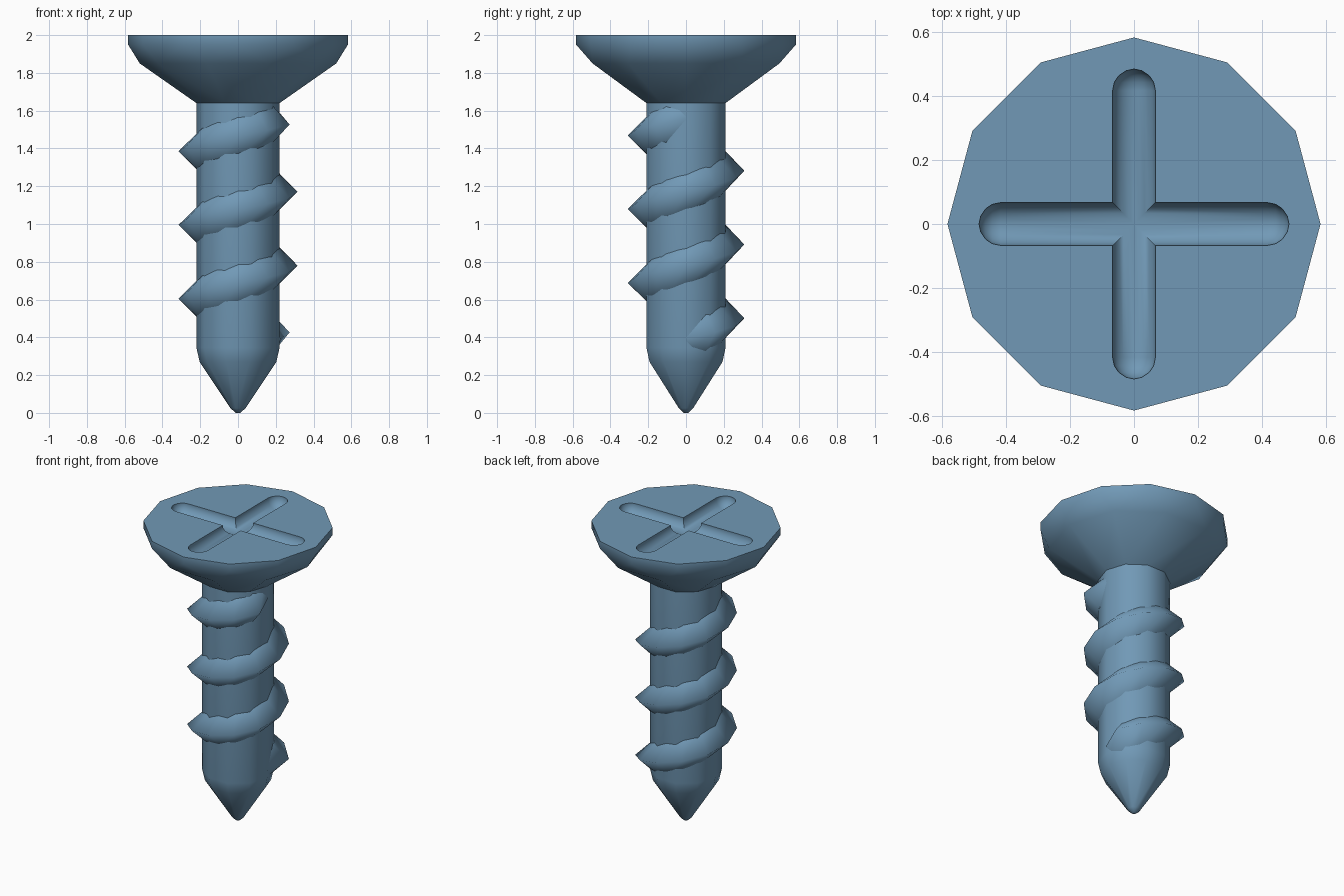
import bpy, bmesh, math

if "Cube" in bpy.data.objects:
    bpy.data.objects.remove(bpy.data.objects["Cube"])

steel = bpy.data.materials.new("steel blue")
steel.diffuse_color = (0.165, 0.318, 0.468, 1)
steel.use_nodes = True
steel.node_tree.nodes["Principled BSDF"].inputs["Base Color"].default_value = steel.diffuse_color


def make(name, bm):
    bmesh.ops.recalc_face_normals(bm, faces=bm.faces)
    me = bpy.data.meshes.new(name)
    bm.to_mesh(me)
    bm.free()
    me.materials.append(steel)
    ob = bpy.data.objects.new(name, me)
    bpy.context.collection.objects.link(ob)
    return ob


def smooth(ob, angle):
    bpy.ops.object.select_all(action='DESELECT')
    ob.select_set(True)
    bpy.context.view_layer.objects.active = ob
    bpy.ops.object.shade_smooth_by_angle(angle=math.radians(angle))


def ring(bm, r, z, n):
    return [bm.verts.new((r * math.cos(2 * math.pi * i / n),
                          r * math.sin(2 * math.pi * i / n), z)) for i in range(n)]


def skin(bm, a, b, closed=True):
    n = len(a)
    for i in range(n if closed else n - 1):
        j = (i + 1) % n
        bm.faces.new((a[i], a[j], b[j], b[i]))


def lathe(profile, n, cap_top):
    """Closed tip at the start, rings after it, optional tip at the end."""
    bm = bmesh.new()
    rings = [ring(bm, r, z, n) for r, z in profile]
    for a, b in zip(rings, rings[1:]):
        skin(bm, a, b)
    bm.faces.new(rings[0][::-1])
    if cap_top:
        bm.faces.new(rings[-1])
    return bm


# Shank with pointed tip, ten sides
bm = lathe([(0.012, 0.005), (0.04, 0.025), (0.203, 0.27), (0.22, 0.345),
            (0.22, 1.66)], 10, True)
for v in bm.verts:
    if v.co.z < 0.01:
        v.co.z = 0
shank = make("shank", bm)
smooth(shank, 45)

# Countersunk head: ten-sided cone running into a twelve-sided rim
bm = bmesh.new()
for r, z, n in ((0.22, 1.64, 10), (0.52, 1.85, 10), (0.582, 1.95, 12), (0.582, 2.0, 12)):
    ring(bm, r, z, n)
bmesh.ops.convex_hull(bm, input=bm.verts)
bmesh.ops.dissolve_limit(bm, angle_limit=math.radians(1), verts=bm.verts, edges=bm.edges)
head = make("head", bm)

# Cross recess: two round-ended grooves cut from the head
R, L = 0.067, 0.483
half = [(R * math.sin(t), L - R + R * math.cos(t))
        for t in (math.radians(a) for a in (3, 22, 45, 67, 90))]
profile = [(r, -z) for r, z in half] + half[::-1]
for turn in (0, 1):
    bm = lathe(profile, 24, True)
    for v in bm.verts:
        x, y, z = v.co
        v.co = (z, y, x + 1.997) if turn == 0 else (y, z, x + 1.997)
    cutter = make("recess_cutter", bm)
    cutter.hide_render = True
    mod = head.modifiers.new("recess", 'BOOLEAN')
    mod.operation = 'DIFFERENCE'
    mod.solver = 'EXACT'
    mod.object = cutter
    bpy.context.view_layer.objects.active = head
    bpy.ops.object.modifier_apply(modifier=mod.name)
    bpy.data.objects.remove(cutter)
smooth(head, 35)

# Screw thread: V-shaped ridge, three turns, fading into the shank at both ends
bm = bmesh.new()
STEPS, TURNS, PITCH = 12, 3, 0.39
previous = None
for i in range(STEPS * TURNS + 1):
    a = 2 * math.pi * i / STEPS
    z = 0.39 + PITCH * i / STEPS + 0.01 * (1 - math.cos(a)) + 0.004 * math.sin(a)
    end = i in (0, STEPS * TURNS)
    crest, h = (0.224, 0.065) if end else (0.315, 0.118)
    base = 0.19
    section = [bm.verts.new((r * math.cos(a), 0.98 * r * math.sin(a), z + dz))
               for r, dz in ((base, -h), (crest, 0), (base, h))]
    if previous:
        skin(bm, previous, section, closed=False)
    previous = section
thread = make("thread", bm)
# make sure the open ridge faces outward
me = thread.data
if sum(p.normal.x * p.center.x + p.normal.y * p.center.y for p in me.polygons) < 0:
    me.flip_normals()
smooth(thread, 120)
